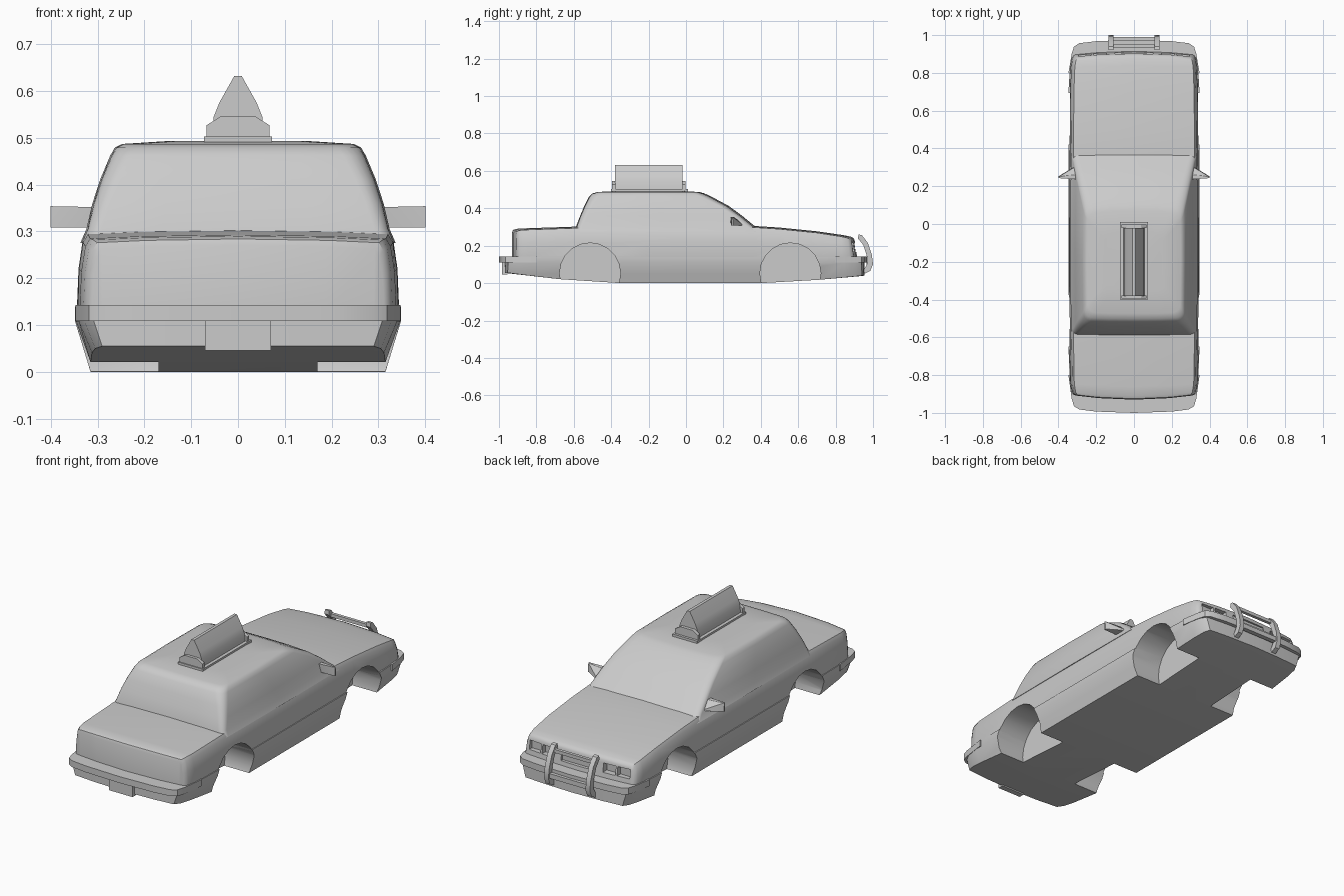
import bpy, bmesh, math
from mathutils import Vector

if "Cube" in bpy.data.objects:
    bpy.data.objects.remove(bpy.data.objects["Cube"])


def finish(name, bm, angle=32):
    bmesh.ops.recalc_face_normals(bm, faces=bm.faces)
    me = bpy.data.meshes.new(name)
    bm.to_mesh(me)
    bm.free()
    ob = bpy.data.objects.new(name, me)
    bpy.context.collection.objects.link(ob)
    smooth(ob, angle)
    return ob


def select(ob):
    bpy.ops.object.select_all(action='DESELECT')
    ob.select_set(True)
    bpy.context.view_layer.objects.active = ob


def smooth(ob, angle=32):
    select(ob)
    bpy.ops.object.shade_smooth_by_angle(angle=math.radians(angle))


def bridge(bm, rings):
    for a, b in zip(rings, rings[1:]):
        for i in range(len(a)):
            j = (i + 1) % len(a)
            bm.faces.new((a[i], a[j], b[j], b[i]))


def prism(name, pts, axis, lo, hi):
    """Extrude a 2D outline along x, y or z."""
    put = {'x': lambda p, d: (d, p[0], p[1]),
           'y': lambda p, d: (p[0], d, p[1]),
           'z': lambda p, d: (p[0], p[1], d)}[axis]
    bm = bmesh.new()
    rings = [[bm.verts.new(put(p, d)) for p in pts] for d in (lo, hi)]
    bridge(bm, rings)
    for r in rings:
        bm.faces.new(r)
    return finish(name, bm)


def box(name, x0, x1, y0, y1, z0, z1):
    return prism(name, [(x0, y0), (x1, y0), (x1, y1), (x0, y1)], 'z', z0, z1)


def mirrored(half):
    return half + [(-x, z) for x, z in reversed(half) if abs(x) > 1e-6]


def loft(name, stations, section, warp):
    """Skin half sections along y, mirrored, with column-wise end caps."""
    bm = bmesh.new()
    rings = []
    for st in stations:
        half = section(*st[1:])
        full = half + [(-x, z) for x, z in half[-2:0:-1]]
        rings.append([bm.verts.new(warp(x, st[0], z)) for x, z in full])
    bridge(bm, rings)
    n = len(half) - 1
    for r in (rings[0], rings[-1]):
        m = [r[0]] + r[:n:-1] + [r[n]]
        for side in (r[:n + 1], m):
            for i in range(n // 2):
                bm.faces.new((side[i], side[i + 1], side[n - i - 1], side[n - i]))
    return finish(name, bm)


def cut(ob, cutters):
    for c in cutters:
        m = ob.modifiers.new('cut', 'BOOLEAN')
        m.operation, m.solver, m.object = 'DIFFERENCE', 'EXACT', c
        select(ob)
        bpy.ops.object.modifier_apply(modifier=m.name)
    smooth(ob)


# Body above the bumper line: trunk, doors and hood
def body_section(w, zt):
    mid = (0.14 + zt) / 2
    return [(0, .11), (.6*w, .11), (.93*w, .11), (.985*w, .11), (w, .14),
            (.99*w, mid), (.965*w, zt-.022), (.935*w, zt-.005), (.6*w, zt), (0, zt+.003)]


def body_warp(x, y, z):
    k = max(0, (abs(y) - .78) / .13)
    y2 = y - math.copysign(.022 * k * (x / .33) ** 2, y)
    if y > .8:
        y2 += .16 * (.24 - z) * k
    return (x, y2, z)


upper_body = loft('upper_body', [
    (-.93, .312, .268), (-.925, .322, .281), (-.91, .33, .287), (-.86, .338, .29),
    (-.59, .343, .299), (-.2, .344, .302), (.36, .343, .303), (.5, .342, .294),
    (.7, .34, .274), (.84, .335, .254), (.88, .329, .246), (.895, .32, .238),
    (.9, .311, .228)], body_section, body_warp)

# Sills and floor pan
def tub_section(w, wb, zb):
    return [(0, zb), (.6*wb, zb), (wb, zb), (w, .108),
            (w, .14), (.95*w, .14), (.6*w, .14), (0, .14)]


def tub_warp(x, y, z):
    k = max(0, (abs(y) - .8) / .17)
    return (x, y - math.copysign(.02 * k * (x / .32) ** 2, y), z)


lower_body = loft('lower_body', [
    (-.97, .308, .29, .055), (-.93, .328, .305, .05), (-.85, .34, .312, .041),
    (-.675, .346, .315, .021), (-.35, .348, .315, 0), (.4, .348, .315, 0),
    (.715, .346, .315, .018), (.85, .338, .308, .03), (.92, .325, .3, .036),
    (.955, .305, .285, .04)], tub_section, tub_warp)

# Wheel arches
arches = []
for y in (-.513, .558):
    for s in (1, -1):
        pts = [(y + .163 * math.cos(a), .052 + .163 * math.sin(a))
               for a in (math.tau * i / 20 for i in range(20))]
        arches.append(prism('arch_cutter', pts, 'x', *sorted((s*.17, s*.5))))
cut(lower_body, arches)

# Headlight and grille recesses
recess = [box('recess_cutter', -.1, .1, .893, 1.1, .165, .215)]
for s in (1, -1):
    for a, b in ((.145, .215), (.225, .295)):
        recess.append(box('recess_cutter', *sorted((s*a, s*b)), .872, 1.1, .168, .215))
cut(upper_body, arches + recess)
for c in arches + recess:
    bpy.data.objects.remove(c)

# Bumpers
for name, s, tip in (('rear_bumper', -1, 1.0), ('front_bumper', 1, .975)):
    half = [(0, tip), (.2, tip-.007), (.29, tip-.018), (.318, tip-.036),
            (.33, tip-.075), (.347, .8)]
    prism(name, [(x, s*y) for x, y in mirrored(half)], 'z', .109, .143)

# Cabin with windows and roof
def cabin_ring(w, y0, y1, z, r):
    half = [(0, y1 + .012), (.5*w, y1 + .009)]
    for k in range(6):
        a = math.pi / 2 * (1 - k / 5)
        half.append((w - r + r*math.cos(a), y1 - r + r*math.sin(a)))
    half.append((w + .003, (y0 + y1) / 2))
    for k in range(6):
        a = -math.pi / 2 * k / 5
        half.append((w - r + r*math.cos(a), y0 + r + r*math.sin(a)))
    half += [(.5*w, y0 - .003), (0, y0 - .004)]
    return [Vector((x, y, z)) for x, y in half + [(-x, y) for x, y in half[-2:0:-1]]]


bm = bmesh.new()
rings = [[bm.verts.new(v) for v in cabin_ring(*a)] for a in (
    (.334, -.588, .395, .275, .03), (.321, -.583, .355, .305, .03),
    (.308, -.562, .288, .36, .035), (.291, -.54, .217, .412, .04),
    (.27, -.515, .125, .462, .045), (.26, -.498, .088, .479, .045),
    (.245, -.47, .06, .487, .045), (.15, -.36, -.05, .493, .04))]
bridge(bm, rings)
bm.faces.new(rings[-1])
bm.faces.new(rings[0])
finish('cabin', bm, 38)

# Door mirrors
for s in (1, -1):
    bm = bmesh.new()
    for x, y, z in ((.3, .31, .308), (.3, .24, .308), (.4, .243, .308), (.4, .252, .308),
                    (.3, .26, .352), (.3, .236, .352), (.4, .243, .354), (.4, .249, .354),
                    (.35, .283, .309), (.35, .258, .352)):
        bm.verts.new((s*x, y, z))
    bmesh.ops.convex_hull(bm, input=bm.verts)
    finish('door_mirror', bm, 20)

# Roof sign
box('sign_base', -.073, .073, -.4, .01, .482, .503)
prism('sign_panel', mirrored([(.056, .5), (.052, .545), (.04, .575), (.008, .632)]),
      'y', -.38, -.02)
for y in (-.395, -.02):
    prism('sign_bracket', mirrored([(.067, .5), (.067, .527), (.037, .546)]), 'y', y, y + .017)

# Push bar
bar = [(.922, .26), (.94, .257), (.972, .215), (.994, .15), (1.0, .1), (.985, .065),
       (.955, .05), (.95, .07), (.97, .105), (.966, .15), (.947, .205), (.92, .238)]
for s in (1, -1):
    prism('push_bar_upright', bar, 'x', s*.122 - .013, s*.122 + .013)
box('push_bar_top_rail', -.12, .12, .935, .952, .222, .24)
box('push_bar_lower_rail', -.12, .12, .965, .99, .1, .125)

# Licence plate
box('rear_plate', -.07, .07, -.985, -.955, .046, .11)
